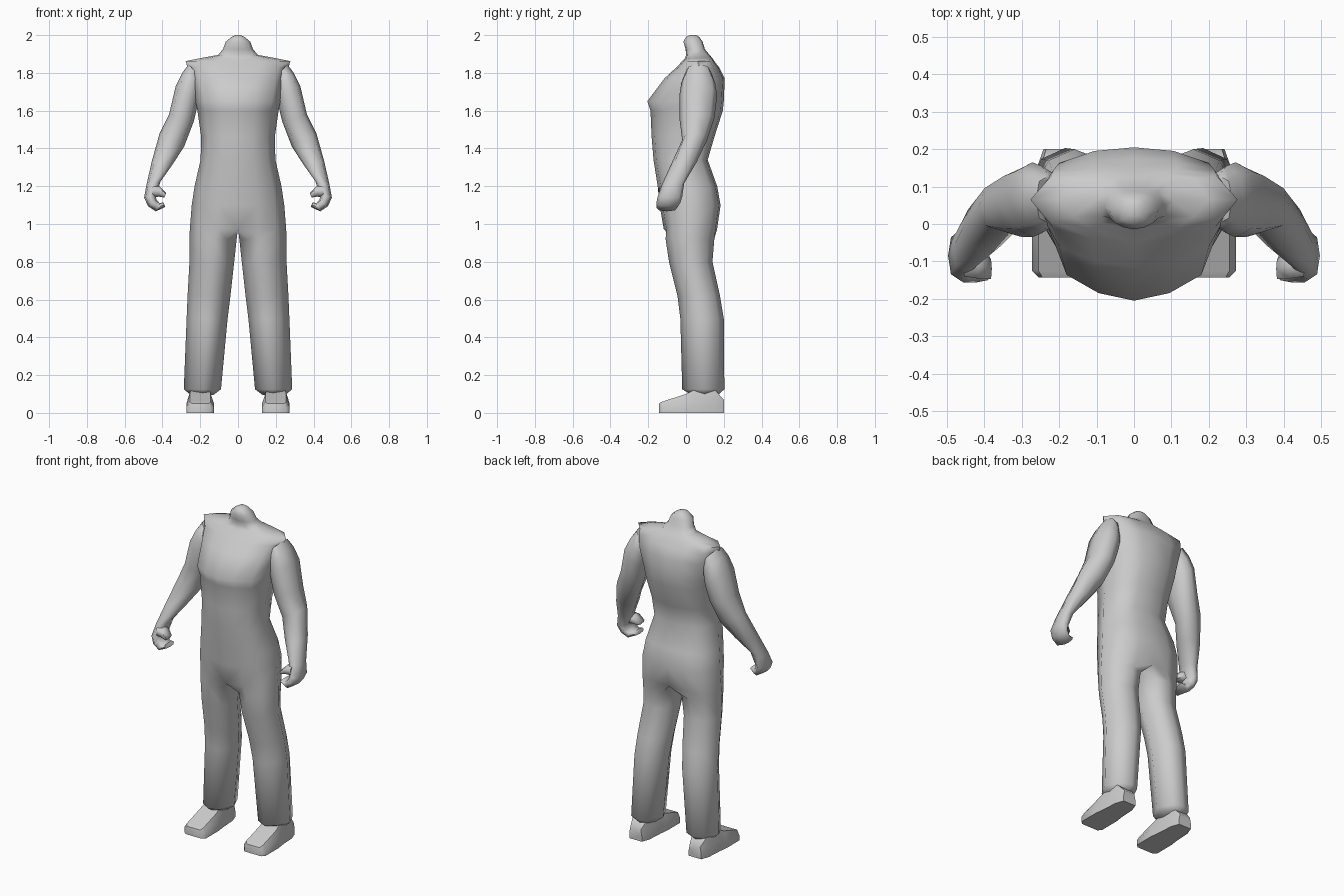
import bpy, bmesh, math

if "Cube" in bpy.data.objects:
    bpy.data.objects.remove(bpy.data.objects["Cube"])

grey = bpy.data.materials.new("plain grey")
grey.diffuse_color = (0.6, 0.6, 0.6, 1)
grey.use_nodes = True
grey.node_tree.nodes["Principled BSDF"].inputs["Base Color"].default_value = grey.diffuse_color


def finish(name, bm, angle=60, clip=True):
    """Mirror across x = 0, weld the middle and smooth."""
    bmesh.ops.recalc_face_normals(bm, faces=bm.faces)
    mesh = bpy.data.meshes.new(name)
    bm.to_mesh(mesh)
    bm.free()
    mesh.materials.append(grey)
    ob = bpy.data.objects.new(name, mesh)
    bpy.context.collection.objects.link(ob)
    mod = ob.modifiers.new("mirror", 'MIRROR')
    mod.use_mirror_merge = clip
    mod.merge_threshold = 0.0005
    bpy.ops.object.select_all(action='DESELECT')
    ob.select_set(True)
    bpy.context.view_layer.objects.active = ob
    bpy.ops.object.modifier_apply(modifier="mirror")
    bpy.ops.object.shade_smooth_by_angle(angle=math.radians(angle))
    return ob


def loft(bm, rings, cap_start=True, cap_end=True):
    """Skin closed rings that share a point count."""
    rows = [[bm.verts.new(p) for p in r] for r in rings]
    n = len(rows[0])
    for a, b in zip(rows, rows[1:]):
        for i in range(n):
            j = (i + 1) % n
            bm.faces.new((a[i], a[j], b[j], b[i]))
    if cap_start:
        bm.faces.new(rows[0])
    if cap_end:
        bm.faces.new(rows[-1])


# Body half: hem to crotch (r = 1, full leg ring), then up to the neck (r = 0)
# z, inner x, outer x, front y, back y, r
body_rows = [
    (0.095, .13, .25, .03, .17, 1), (0.125, .09, .287, -.02, .203, 1),
    (0.50, .055, .272, -.03, .20, 1), (0.62, .04, .267, -.045, .18, 1),
    (0.80, .02, .257, -.09, .14, 1), (0.92, .007, .257, -.108, .15, 1),
    (0.975, 0, .255, -.118, .165, 0), (1.10, 0, .245, -.14, .183, 0),
    (1.20, 0, .23, -.15, .165, 0), (1.34, 0, .198, -.172, .115, 0),
    (1.46, 0, .195, -.182, .15, 0), (1.60, 0, .215, -.188, .195, 0),
    (1.65, 0, .225, -.205, .20, 0), (1.77, 0, .25, -.115, .205, 0),
    (1.83, 0, .268, -.05, .175, 0), (1.862, 0, .277, -.02, .15, 0),
    (1.878, 0, .2, -.005, .14, 0), (1.895, 0, .105, 0, .125, 0),
    (1.925, 0, .08, -.002, .1, 0), (1.965, 0, .065, -.014, .088, 0),
    (1.99, 0, .035, 0, .07, 0), (2.0, 0, .015, .02, .055, 0),
]


def body_ring(z, x0, x1, yf, yb, r):
    w, d = x1 - x0, yb - yf
    uv = [(.2 * r, .13 * r), (.42 + .06 * r, .05 * (1 - r)), (.8, .17), (1, .5),
          (.8, .87), (.42 + .06 * r, 1 - .03 * (1 - r)), (.2 * r, 1 - .1 * r), (0, .5)]
    return [(x0 + w * u, yf + d * v, z) for u, v in uv]


bm = bmesh.new()
loft(bm, [body_ring(*row) for row in body_rows])
# open the middle seam above the crotch
seam = [f for f in bm.faces if all(abs(v.co.x) < 1e-5 for v in f.verts)]
bmesh.ops.delete(bm, geom=seam, context='FACES')
loose = [v for v in bm.verts if not v.link_faces]
bmesh.ops.delete(bm, geom=loose, context='VERTS')
finish("jumpsuit_body", bm, 75)


# Arms with curled hands
def limb_ring(ox, oz, ix, iz, yf, yb, n=8, power=.8):
    cx, cz, cy = (ox + ix) / 2, (oz + iz) / 2, (yf + yb) / 2
    pts = []
    for k in range(n):
        a = 2 * math.pi * k / n
        c = math.copysign(abs(math.cos(a)) ** power, math.cos(a))
        s = math.copysign(abs(math.sin(a)) ** power, math.sin(a))
        pts.append((cx + (ox - ix) / 2 * c, cy + (yb - yf) / 2 * s, cz + (oz - iz) / 2 * c))
    return pts


# outer x, outer z, inner x, inner z, front y, back y
arm_rows = [
    (.262, 1.845, .19, 1.77, .0, .13), (.295, 1.80, .20, 1.69, -.025, .155),
    (.33, 1.73, .213, 1.63, -.035, .165), (.365, 1.58, .235, 1.54, -.035, .15),
    (.415, 1.48, .285, 1.41, -.02, .112), (.457, 1.33, .343, 1.32, -.075, .055),
    (.485, 1.205, .41, 1.225, -.125, -.01), (.497, 1.14, .435, 1.15, -.15, -.02),
    (.477, 1.095, .432, 1.13, -.157, -.03), (.435, 1.067, .415, 1.11, -.157, -.045),
    (.385, 1.09, .395, 1.115, -.15, -.06),
]
bm = bmesh.new()
loft(bm, [limb_ring(*row) for row in arm_rows])
finish("arm", bm, 75, False)

# Thumbs closing over the palm
bm = bmesh.new()
loft(bm, [limb_ring(*row, n=6) for row in [
    (.455, 1.21, .45, 1.14, -.145, -.06), (.415, 1.20, .42, 1.145, -.15, -.07),
    (.38, 1.165, .39, 1.14, -.15, -.09)]])
finish("thumb", bm, 75, False)

# Shoes: cross-sections from toe to heel (y, half width, top half width, top z)
bm = bmesh.new()
rings = []
for y, w, t, top in [(-.143, .055, .045, .05), (-.125, .073, .055, .06), (.0, .073, .055, .1),
                     (.05, .066, .05, .125), (.15, .06, .05, .125), (.2, .042, .035, .07)]:
    rings.append([(.2 + sx, y, z) for sx, z in
                  [(-w, 0), (w, 0), (w, top * .5), (t, top), (-t, top), (-w, top * .5)]])
loft(bm, rings)
finish("shoe", bm, 50, False)
